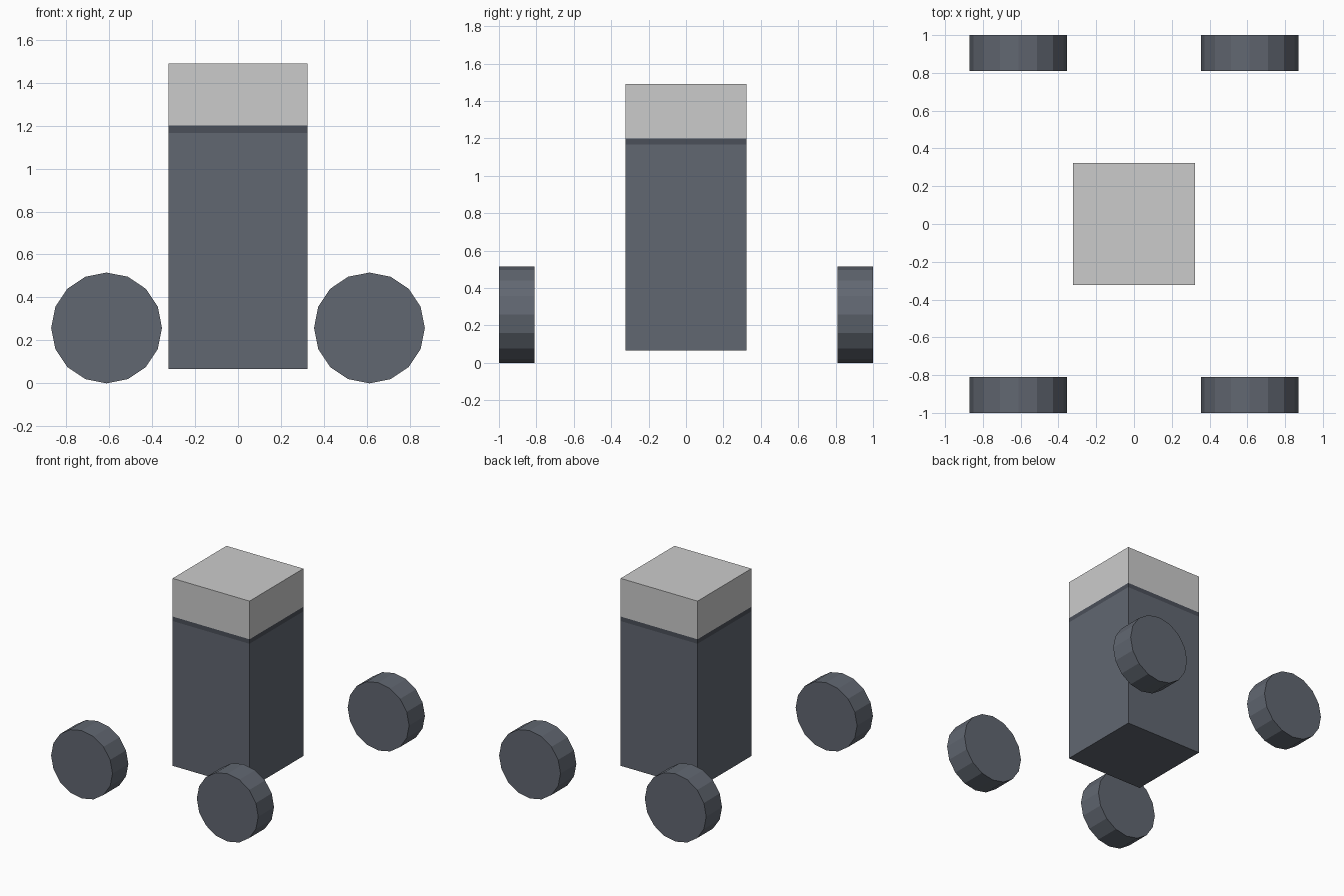
import bpy, math

if "Cube" in bpy.data.objects:
    bpy.data.objects.remove(bpy.data.objects["Cube"])


def material(name, rgb):
    m = bpy.data.materials.new(name)
    m.diffuse_color = (*rgb, 1)
    m.use_nodes = True
    m.node_tree.nodes["Principled BSDF"].inputs["Base Color"].default_value = m.diffuse_color
    return m


slate = material("slate", (0.12, 0.135, 0.165))
dark = material("dark_slate", (0.07, 0.08, 0.1))

HALF = 0.323


def block(name, z0, z1, mat=None):
    bpy.ops.mesh.primitive_cube_add(size=1, location=(0, 0, (z0 + z1) / 2))
    ob = bpy.context.object
    ob.name = name
    ob.scale = (2 * HALF, 2 * HALF, z1 - z0)
    bpy.ops.object.transform_apply(location=False, rotation=False, scale=True)
    if mat:
        ob.data.materials.append(mat)


# Square tower: body, dark band and grey cap
block("body", 0.067, 1.166, slate)
block("band", 1.166, 1.2, dark)
block("cap", 1.2, 1.49)

# Four 16-sided wheels with axles along y
R, WIDTH = 0.258, 0.19
for sx, side in ((-1, "left"), (1, "right")):
    for sy, end in ((-1, "front"), (1, "back")):
        bpy.ops.mesh.primitive_cylinder_add(
            vertices=16, radius=R, depth=WIDTH,
            location=(sx * 0.612, sy * (1 - WIDTH / 2), R),
            rotation=(math.pi / 2, 0, 0))
        wheel = bpy.context.object
        wheel.name = f"{end}_{side}_wheel"
        wheel.data.materials.append(slate)
